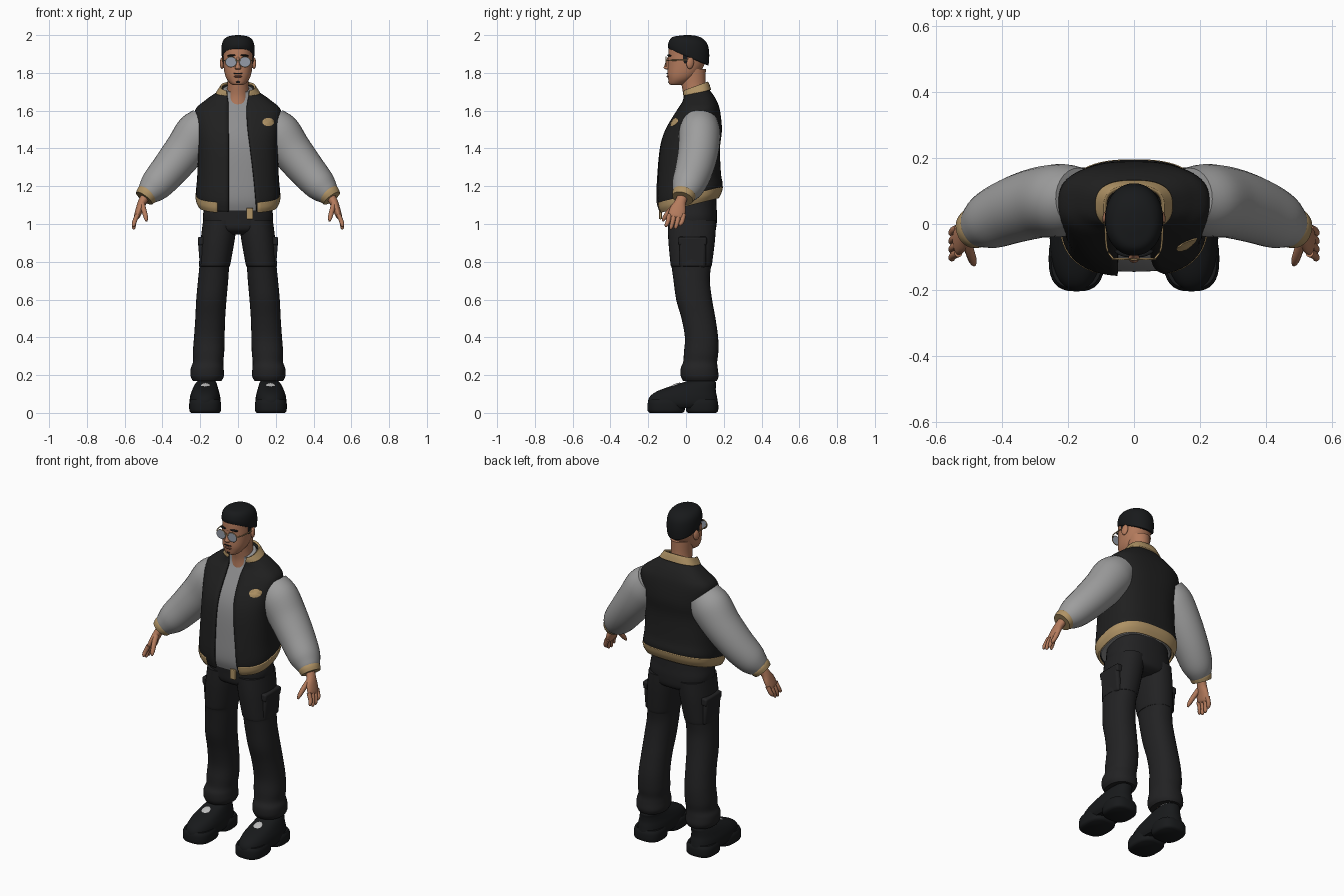
import bpy, bmesh, math
from mathutils import Vector

cube = bpy.data.objects.get("Cube")
if cube:
    bpy.data.objects.remove(cube, do_unlink=True)


def material(name, r, g, b, rough=0.8):
    m = bpy.data.materials.new(name)
    m.use_nodes = True
    m.diffuse_color = (r, g, b, 1)
    node = m.node_tree.nodes["Principled BSDF"]
    node.inputs["Base Color"].default_value = (r, g, b, 1)
    node.inputs["Roughness"].default_value = rough
    return m


BLACK = material("jacket black", .014, .014, .014)
CHARCOAL = material("trouser charcoal", .016, .016, .017)
HAIR = material("hair black", .009, .010, .011)
GREY = material("sleeve grey", .34, .34, .34)
SHIRT = material("shirt grey", .27, .27, .275)
TAN = material("trim tan", .43, .29, .13)
SKIN = material("skin", .46, .2, .11)
LENS = material("lens blue grey", .3, .33, .39, .3)
SOCK = material("sock light grey", .5, .5, .5)
BROWN = material("lip brown", .2, .075, .05)


def spline(keys, steps=5):
    """Smooth in-between values through a list of key tuples."""
    out = []
    for i in range(len(keys) - 1):
        a, b, c, d = (keys[min(max(i + k, 0), len(keys) - 1)] for k in (-1, 0, 1, 2))
        for s in range(steps):
            t = s / steps
            out.append([q + .5 * t * (r - p + t * (2*p - 5*q + 4*r - w + t * (3*(q - r) + w - p)))
                        for p, q, r, w in zip(a, b, c, d)])
    return out + [list(keys[-1])]


def finish(ob, mat, angle=50):
    ob.data.materials.append(mat)
    bpy.ops.object.select_all(action="DESELECT")
    ob.select_set(True)
    bpy.context.view_layer.objects.active = ob
    bpy.ops.object.shade_smooth_by_angle(angle=math.radians(angle))
    return ob


def skin_rings(name, rings, mat, closed=True):
    """Bridge rings of points; closed rings are capped."""
    bm = bmesh.new()
    vs = [[bm.verts.new(p) for p in ring] for ring in rings]
    n = len(vs[0])
    for lo, hi in zip(vs, vs[1:]):
        for j in range(n if closed else n - 1):
            k = (j + 1) % n
            bm.faces.new((lo[j], lo[k], hi[k], hi[j]))
    if closed:
        bm.faces.new(vs[0])
        bm.faces.new(vs[-1])
        bmesh.ops.recalc_face_normals(bm, faces=bm.faces)
    me = bpy.data.meshes.new(name)
    bm.to_mesh(me)
    bm.free()
    ob = bpy.data.objects.new(name, me)
    bpy.context.collection.objects.link(ob)
    return finish(ob, mat)


def power(v, e):
    return math.copysign(abs(v) ** e, v)


def loft(name, keys, mat, e=1.0, n=32, sx=1):
    """Stacked level rings from keys x, y, z, rx, ry and an optional tilt."""
    rings = []
    for x, y, z, rx, ry, *tilt in spline(keys):
        ring = []
        for j in range(n):
            a = 2 * math.pi * j / n
            py = y + ry * power(math.sin(a), e)
            ring.append((sx * (x + rx * power(math.cos(a), e)), py, z + (tilt[0] * py if tilt else 0)))
        rings.append(ring)
    return skin_rings(name, rings, mat)


def tube(name, keys, mat, sx=1, n=20, steps=5):
    """Rings swept along a path from keys x, y, z, radius and side radius."""
    ks = spline(keys, steps)
    pts = [Vector(k[:3]) for k in ks]
    rings = []
    for i, k in enumerate(ks):
        d = (pts[min(i + 1, len(pts) - 1)] - pts[max(i - 1, 0)]).normalized()
        ref = Vector((1, 0, 0)) if abs(d.y) > .9 else Vector((0, 1, 0))
        u = (ref - d * ref.dot(d)).normalized()
        v = d.cross(u)
        ring = [pts[i] + u * k[3] * math.cos(2*math.pi*j/n) + v * k[4] * math.sin(2*math.pi*j/n)
                for j in range(n)]
        rings.append([(sx * p.x, p.y, p.z) for p in ring])
    return skin_rings(name, rings, mat)


def ball(name, loc, size, mat, rot=(0, 0, 0)):
    bpy.ops.mesh.primitive_uv_sphere_add(segments=20, ring_count=12, location=loc, rotation=rot)
    ob = bpy.context.object
    ob.name, ob.scale = name, size
    return finish(ob, mat)


def block(name, loc, size, mat, bevel=.01, rot=(0, 0, 0)):
    bpy.ops.mesh.primitive_cube_add(size=1, location=loc, rotation=rot)
    ob = bpy.context.object
    ob.name, ob.dimensions = name, size
    bpy.ops.object.transform_apply(location=False, rotation=False, scale=True)
    mod = ob.modifiers.new("round", "BEVEL")
    mod.width, mod.segments = bevel, 3
    return finish(ob, mat)


# Torso keys: y, z, rx, ry, tilt, right opening edge, left opening edge
E = .76
TORSO = [(.015, 1.10, .208, .158, .25, .05, .10), (.018, 1.16, .222, .176, .22, .05, .095),
         (.015, 1.25, .216, .170, .1, .05, .085), (.02, 1.4, .212, .160, 0, .05, .065),
         (.04, 1.5, .22, .150, 0, .05, .052), (.065, 1.6, .228, .115, 0, .05, .045),
         (.07, 1.65, .175, .090, .05, .052, .05), (.055, 1.685, .112, .070, .2, .06, .06),
         (.047, 1.70, .088, .066, .35, .062, .062)]


def open_shell(name, keys, mat, grow=0, thick=.012, n=60):
    """Jacket layer wrapped around the torso with the front left open."""
    rings = []
    for y, z, rx, ry, tilt, er, el in spline(keys):
        rx, ry = rx + grow, ry + grow
        a0 = -math.acos((el / rx) ** (1 / E))
        a1 = math.pi + math.acos((er / rx) ** (1 / E))
        ring = []
        for j in range(n + 1):
            a = a0 + (a1 - a0) * j / n
            py = y + ry * power(math.sin(a), E)
            ring.append((rx * power(math.cos(a), E), py, z + tilt * py))
        rings.append(ring)
    ob = skin_rings(name, rings, mat, closed=False)
    mod = ob.modifiers.new("cloth", "SOLIDIFY")
    mod.thickness, mod.offset = thick, -1
    return ob


# Jacket body, hem band and collar
open_shell("jacket_body", TORSO, BLACK)
open_shell("hem_band", [(.015, 1.093, .204, .154, .25, .11, .105), (.017, 1.12, .217, .167, .25, .11, .105),
                        (.018, 1.15, .221, .173, .24, .11, .105)], TAN, .005)
open_shell("collar", [(.057, 1.682, .112, .071, .22, .06, .06), (.05, 1.70, .096, .069, .32, .062, .062),
                      (.047, 1.712, .087, .065, .36, .066, .066)], TAN, .005)
block("belt_tab", (.062, -.135, 1.055), (.036, .014, .06), TAN, .004)

# Shirt under the jacket
loft("shirt", [(0, y, z, rx - .014, ry - .014, t) for y, z, rx, ry, t, *_ in TORSO], SHIRT, E, 48)

# Chest badge laid on the jacket surface
def jacket_y(x, z):
    y, _, rx, ry, *_ = min(spline(TORSO, 20), key=lambda k: abs(k[1] - z))
    return y - ry * math.sin(math.acos((x / rx) ** (1 / E))) ** E


rings = []
for scale, lift in ((1, -.002), (1, .004), (.6, .005), (.05, .005)):
    ring = []
    for j in range(24):
        a = 2 * math.pi * j / 24
        x, z = .16 + .031 * scale * math.cos(a), 1.54 + .022 * scale * math.sin(a)
        ring.append((x, jacket_y(x, z) - lift, z))
    rings.append(ring)
skin_rings("chest_badge", rings, TAN)

# Hips
loft("trouser_hips", [(0, .033, .945, .09, .08), (0, .033, .97, .165, .122), (0, .033, 1.03, .186, .131),
                      (0, .03, 1.09, .178, .132), (0, .03, 1.15, .17, .13)], CHARCOAL, .85)

for s, side in ((1, "left"), (-1, "right")):
    # Sleeve, cuff and hand
    tube(side + "_sleeve", [(.165, .075, 1.54, .095, .095), (.215, .072, 1.48, .11, .117), (.285, .065, 1.385, .107, .108),
                            (.365, .042, 1.285, .1, .098), (.435, .012, 1.205, .088, .086),
                            (.475, -.008, 1.163, .066, .064), (.488, -.014, 1.15, .052, .05)], GREY, s, 28)
    tube(side + "_cuff", [(.472, -.006, 1.168, .062, .058), (.484, -.012, 1.153, .063, .059),
                          (.497, -.018, 1.136, .056, .053)], TAN, s, 28)
    tube(side + "_palm", [(.488, -.016, 1.15, .028, .024), (.507, -.03, 1.115, .03, .023), (.521, -.042, 1.08, .042, .02),
                          (.533, -.052, 1.045, .043, .017), (.537, -.055, 1.033, .034, .012)], SKIN, s)
    for i, tip in enumerate((.985, .972, .974, .99)):
        y = -.088 + i * .025
        tube(f"{side}_finger_{i + 1}", [(.532, y, 1.05, .013, .013), (.547, y - .007, 1.015, .012, .012),
                                        (.552, y - .016, tip + .01, .010, .010),
                                        (.551, y - .019, tip, .004, .004)], SKIN, s, 10, 3)
    tube(side + "_thumb", [(.507, -.05, 1.105, .017, .015), (.497, -.085, 1.07, .015, .014),
                           (.488, -.112, 1.035, .012, .012), (.484, -.124, 1.015, .005, .005)], SKIN, s, 10, 3)

    # Trouser leg and cargo pocket
    loft(side + "_trouser_leg", [(.163, .074, .17, .076, .09), (.163, .072, .195, .088, .1), (.163, .07, .235, .087, .098),
                                 (.158, .075, .27, .08, .09), (.156, .08, .32, .083, .091), (.152, .082, .4, .081, .088),
                                 (.147, .066, .5, .079, .09), (.141, .043, .6, .08, .095), (.132, .03, .7, .08, .096),
                                 (.126, .028, .77, .079, .104), (.123, .028, .79, .083, .11), (.107, .03, .92, .09, .124),
                                 (.094, .032, 1.02, .09, .128)], CHARCOAL, .9, sx=s)
    block(side + "_cargo_pocket", (s * .19, .035, .845), (.034, .14, .15), CHARCOAL, .014, (0, s * .08, 0))
    block(side + "_pocket_flap", (s * .19, .035, .91), (.044, .15, .045), CHARCOAL, .01, (0, s * .08, 0))

    # Shoe, soles, laces, sock and ankle
    loft(side + "_shoe", [(.172, -.015, .025, .07, .17), (.174, -.017, .05, .081, .185), (.174, -.014, .085, .08, .178),
                          (.173, .003, .115, .072, .155), (.171, .04, .142, .062, .118),
                          (.168, .07, .16, .054, .09), (.167, .078, .168, .046, .075)], HAIR, .85, sx=s)
    for part, y, ry in (("toe_sole", -.105, .098), ("heel_sole", .085, .085)):
        loft(f"{side}_{part}", [(.173, y, 0, .074, ry - .012), (.174, y, .012, .083, ry), (.174, y, .05, .084, ry),
                                (.174, y, .07, .077, ry - .008)], HAIR, .75, sx=s)
    ball(side + "_lace_patch", (s * .172, -.06, .143), (.026, .034, .009), SOCK, (.45, 0, 0))
    tube(side + "_sock", [(.166, .095, .12, .058, .046), (.165, .092, .15, .06, .045), (.164, .088, .185, .055, .044)], SOCK, s)
    tube(side + "_ankle", [(.166, .06, .14, .055, .043), (.165, .06, .25, .05, .043)], SKIN, s)

    # Ear, sideburn, brow and glasses
    ball(side + "_ear", (s * .084, .022, 1.852), (.011, .02, .031), SKIN, (-.15, 0, s * .3))
    ball(side + "_sideburn", (s * .0775, -.004, 1.885), (.005, .013, .036), HAIR)
    ball(side + "_brow", (s * .036, -.089, 1.892), (.024, .008, .005), HAIR, (0, s * .08, s * .35))
    tube(side + "_lens", [(.037, -.103, 1.858, .029, .026), (.037, -.109, 1.858, .029, .026)], LENS, s, 28, 1)
    bpy.ops.mesh.primitive_torus_add(location=(s * .037, -.106, 1.858), rotation=(math.pi / 2, 0, 0), major_radius=.028,
                                     minor_radius=.003, major_segments=28, minor_segments=8)
    bpy.context.object.name = side + "_glasses_rim"
    bpy.context.object.scale.y = .92
    finish(bpy.context.object, TAN)
    tube(side + "_glasses_arm", [(.064, -.104, 1.866, .003, .003), (.083, -.07, 1.867, .003, .003),
                                 (.086, .02, 1.868, .003, .003)], TAN, s, 8)

tube("glasses_bridge", [(-.012, -.107, 1.866, .003, .003), (.012, -.107, 1.866, .003, .003)], TAN, 1, 8)

# Neck and head
loft("neck", [(0, .055, 1.63, .075, .07), (0, .05, 1.68, .062, .064), (0, .04, 1.74, .056, .064),
              (0, .035, 1.82, .06, .07)], SKIN)
loft("head", [(0, -.055, 1.735, .022, .022), (0, -.047, 1.742, .038, .042), (0, -.03, 1.765, .058, .064),
              (0, -.015, 1.795, .07, .083), (0, 0, 1.84, .077, .096), (0, .009, 1.89, .08, .103),
              (0, .012, 1.94, .079, .1), (0, .012, 1.975, .05, .07)], SKIN, .92, 40)
loft("nose", [(0, -.098, 1.818, .012, .008), (0, -.1, 1.826, .017, .018), (0, -.099, 1.838, .012, .016),
              (0, -.093, 1.865, .008, .012), (0, -.088, 1.885, .007, .008)], SKIN, 1, 16)
ball("lips", (0, -.094, 1.781), (.022, .009, .006), BROWN)
ball("moustache", (0, -.097, 1.797), (.024, .006, .0035), HAIR)
ball("chin_beard", (0, -.087, 1.752), (.012, .008, .007), HAIR)

# Short hair, lower at the back
loft("hair", [(0, .013, 1.888, .079, .102, -.42), (0, .013, 1.895, .086, .107, -.4), (0, .014, 1.93, .088, .109, -.22),
              (0, .014, 1.965, .082, .1, -.12), (0, .01, 1.987, .064, .078, -.06), (0, .008, 1.997, .034, .042, 0),
              (0, .008, 2.0, .006, .008, 0)], HAIR, .95, 40)
